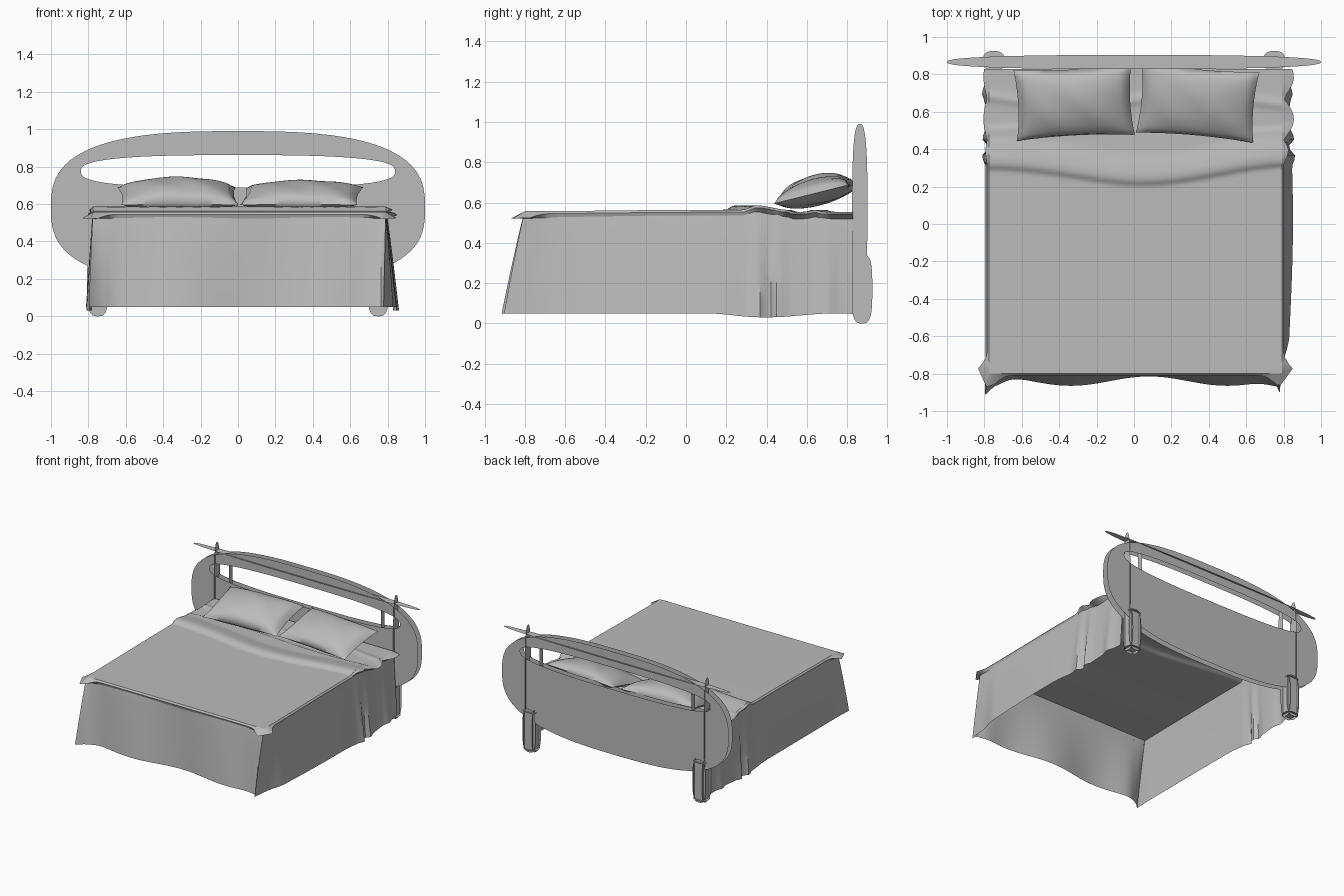
import bpy, bmesh, math
from math import sin, cos, pi, radians
from mathutils import Matrix

old = bpy.data.objects.get("Cube")
if old:
    bpy.data.objects.remove(old, do_unlink=True)

grey = bpy.data.materials.new("soft grey")
grey.use_nodes = True
grey.diffuse_color = (0.5, 0.5, 0.5, 1)
grey.node_tree.nodes["Principled BSDF"].inputs["Base Color"].default_value = (0.5, 0.5, 0.5, 1)


def finish(name, bm, smooth=True, angle=40):
    mesh = bpy.data.meshes.new(name)
    bm.to_mesh(mesh)
    bm.free()
    mesh.materials.append(grey)
    ob = bpy.data.objects.new(name, mesh)
    bpy.context.collection.objects.link(ob)
    if smooth:
        bpy.ops.object.select_all(action='DESELECT')
        ob.select_set(True)
        bpy.context.view_layer.objects.active = ob
        bpy.ops.object.shade_smooth_by_angle(angle=radians(angle))


def oval(a, b, n, steps=64):
    """Points of a superellipse with half sizes a and b."""
    pts = []
    for i in range(steps):
        t = 2 * pi * i / steps
        c, s = cos(t), sin(t)
        pts.append((a * math.copysign(abs(c) ** (2 / n), c),
                    b * math.copysign(abs(s) ** (2 / n), s)))
    return pts


def patch(bm, rows, closed=False):
    """Skin a list of point rows with quads."""
    vs = [[bm.verts.new(p) for p in row] for row in rows]
    for r0, r1 in zip(vs, vs[1:]):
        n = len(r0)
        for i in range(n if closed else n - 1):
            j = (i + 1) % n
            bm.faces.new((r0[i], r0[j], r1[j], r1[i]))


def oval_plate(bm, place, a, b, n):
    """Flat oval sheet; place maps 2D points into space."""
    bm.faces.new([bm.verts.new(place(u, v)) for u, v in oval(a, b, n)])


def smoothstep(a, b, x):
    t = max(0, min(1, (x - a) / (b - a)))
    return t * t * (3 - 2 * t)


def bell(x, mid, width):
    return math.exp(-((x - mid) / width) ** 2)


# Headboard: two upright ovals, each with a long slot
HY = 0.866
for label, y in (("front", HY - 0.024), ("back", HY + 0.024)):
    bm = bmesh.new()
    outer = [(u, y, 0.58 + v) for u, v in oval(1, 0.41, 2.8, 96)]
    inner = [(u, y, 0.775 + v) for u, v in oval(0.84, 0.087, 2.8, 96)]
    patch(bm, [outer, inner], closed=True)
    finish(label + "_headboard_panel", bm, False)

# Crossing fins of the headboard
bm = bmesh.new()
oval_plate(bm, lambda u, v: (u, HY + v, 0.925), 1, 0.038, 2.5)
finish("headboard_cross_fin", bm, False)

for side, label in ((1, "left"), (-1, "right")):
    bm = bmesh.new()
    oval_plate(bm, lambda u, v: (side * 0.79, HY - 0.003 + v, 0.58 + u), 0.41, 0.038, 2.8)
    finish(label + "_upright_fin", bm, False)
    bm = bmesh.new()
    oval_plate(bm, lambda u, v: (side * 0.67, HY + v, 0.58 + u), 0.34, 0.024, 6)
    finish(label + "_slot_post", bm, False)

    # Leg of crossed rounded plates
    bm = bmesh.new()
    for s in (1, -1):
        oval_plate(bm, lambda u, v: (side * 0.75 + u, 0.873 + s * 0.035, 0.172 + v),
                   0.058, 0.172, 3.2)
        oval_plate(bm, lambda u, v: (side * 0.75 + s * 0.038, 0.873 + u, 0.172 + v),
                   0.052, 0.172, 3.2)
        oval_plate(bm, lambda u, v: (side * 0.75 + u, 0.873 + v, 0.172 + s * 0.15),
                   0.058, 0.052, 2.6)
    finish(label + "_leg", bm, False)


# Bed cover top, with a turned-down fold and wrinkled sheet near the pillows
XL, XR, YF, YB = -0.775, 0.79, -0.80, 0.83


def fold_edge(x):
    return 0.2 + 0.09 * smoothstep(0.0, 0.8, abs(x + 0.02)) - 0.01 * sin(5 * x)


def top_height(x, y):
    d = y - fold_edge(x)
    z = 0.557 + 0.007 * smoothstep(-0.8, 0.1, y)
    z += 0.014 * smoothstep(0, 0.03, d) * (1 - smoothstep(0.1, 0.2, d))
    z += 0.008 * bell(d, 0.06, 0.04)
    z -= 0.01 * smoothstep(0.5, 0.53, y + 0.02 * sin(4 * x))
    z += 0.01 * bell(y, 0.66 + 0.03 * sin(5 * x), 0.025)
    return z


bm = bmesh.new()
NX, NY = 48, 120
patch(bm, [[(x, y, top_height(x, y))
            for x in (XL + (XR - XL) * i / NX for i in range(NX + 1))]
           for y in (YF + (YB - YF) * j / NY for j in range(NY + 1))])
finish("bed_cover_top", bm, True, 45)

# Hanging skirts: a three-sided path with outward direction at each point
N = 60
path = []
for i in range(N):
    path.append((XL, YB + (YF - YB) * i / N, -1, 0))
path.append((XL, YF, -0.2, -1))
for i in range(1, N):
    path.append((XL + (XR - XL) * i / N, YF, 0, -1))
path.append((XR, YF, -0.1, -0.9))
for i in range(1, N + 1):
    path.append((XR, YF + (YB - YF) * i / N, 1, 0))


def flare(x, y, nx, ny):
    """How far the hem swings out from the rim."""
    if ny and nx:
        return 0.115
    if ny:
        corner = bell(x, XL, 0.09) + 0.7 * bell(x, XR, 0.09)
        return 0.04 - 0.025 * cos(7.5 * (x - 0.08)) + 0.06 * corner
    folds = 0.02 * (bell(y, 0.36, 0.03) + bell(y, 0.46, 0.025) + bell(y, 0.7, 0.04)
                    - bell(y, 0.41, 0.02))
    if nx < 0:
        return 0.018 + folds
    return (0.045 + 0.015 * sin(3 * y + 1.5)) * smoothstep(-0.8, -0.6, y) + folds


def hem(y):
    return 0.05 - 0.02 * smoothstep(0.0, 0.3, y) * (0.5 + 0.5 * sin(9 * y - 2))


LEVELS = 10
rows = []
for k in range(LEVELS + 1):
    t = k / LEVELS
    row = []
    for x, y, nx, ny in path:
        out = flare(x, y, nx, ny) * t ** 0.9
        z0 = top_height(x, y)
        row.append((x + nx * out, y + ny * out, z0 + (hem(y) - z0) * t))
    rows.append(row)
bm = bmesh.new()
patch(bm, rows)
finish("bed_cover_skirt", bm)

# Thin pinched lip round the rim, longest at the corners
rows = [[], [], []]
for x, y, nx, ny in path:
    near = bell(math.hypot(x - XL, y - YF), 0, 0.06) + bell(math.hypot(x - XR, y - YF), 0, 0.06)
    head = smoothstep(0.3, 0.45, y) * abs(sin(14 * y))
    w = 0.01 + 0.06 * near + (0.055 if x > 0 else 0.02) * head
    z0 = top_height(x, y)
    for row, f, drop in zip(rows, (0, 1, 0.1), (0, 0.012 + 0.025 * near, 0.035)):
        row.append((x + nx * w * f, y + ny * w * f, z0 - drop))
bm = bmesh.new()
patch(bm, rows)
finish("bed_cover_lip", bm)


# Pillows: cushions with pinched corners, leaning back on the headboard
def pillow(name, cx, turn, hw, high):
    bm = bmesh.new()
    n, hd = 24, 0.195
    for sign, thick in ((1, high), (-1, 0.055)):
        rows = []
        for j in range(n + 1):
            v = 2 * j / n - 1
            row = []
            for i in range(n + 1):
                u = 2 * i / n - 1
                puff = ((1 - u ** 2) * (1 - v ** 2)) ** 0.45
                x = u * hw * (1 - 0.05 * (1 - v * v))
                y = v * hd * (1 - 0.07 * (1 - u * u))
                row.append((x, y, sign * thick * puff + 0.003 * sin(7 * u + 4 * v) * puff))
            rows.append(row if sign > 0 else row[::-1])
        patch(bm, rows)
    bmesh.ops.remove_doubles(bm, verts=bm.verts, dist=0.0005)
    bmesh.ops.recalc_face_normals(bm, faces=bm.faces)
    bm.transform(Matrix.Translation((cx, 0.65, 0.642)) @ Matrix.Rotation(turn, 4, 'Z')
                 @ Matrix.Rotation(radians(14), 4, 'X'))
    finish(name, bm, True, 60)


pillow("right_pillow", -0.32, radians(3), 0.315, 0.095)
pillow("left_pillow", 0.34, radians(-5), 0.315, 0.075)
